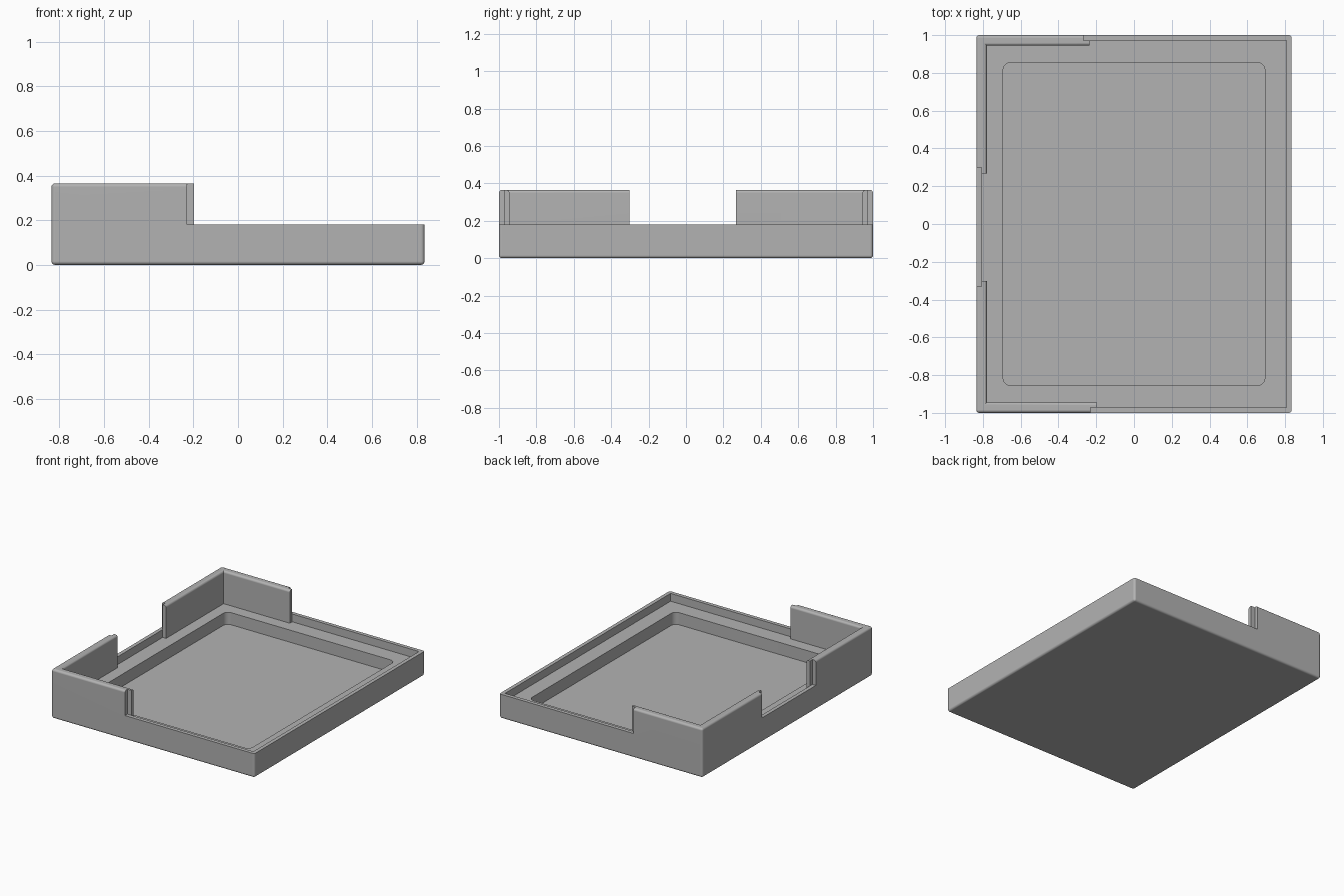
import bpy, bmesh, math

if "Cube" in bpy.data.objects:
    bpy.data.objects.remove(bpy.data.objects["Cube"], do_unlink=True)

# Main dimensions
HX, HY, TOP = 0.835, 1.0, 0.365     # half width, half depth, tall wall height
RIM, LEDGE, FLOOR = 0.18, 0.122, 0.032
WALL, THICK, R = 0.028, 0.056, 0.016  # outer layer, both layers, edge rounding

grey = bpy.data.materials.new("plain grey")
grey.use_nodes = True
colour = (0.45, 0.45, 0.45, 1)
grey.diffuse_color = colour
grey.node_tree.nodes["Principled BSDF"].inputs["Base Color"].default_value = colour


def make_object(name, bm):
    bmesh.ops.recalc_face_normals(bm, faces=bm.faces)
    mesh = bpy.data.meshes.new(name)
    bm.to_mesh(mesh)
    bm.free()
    mesh.materials.append(grey)
    obj = bpy.data.objects.new(name, mesh)
    bpy.context.collection.objects.link(obj)
    return obj


def loft(name, rects):
    """Solid through stacked rectangles (x0, x1, y0, y1, z)."""
    bm = bmesh.new()
    rings = [[bm.verts.new(p) for p in ((a, c, z), (b, c, z), (b, d, z), (a, d, z))]
             for a, b, c, d, z in rects]
    bm.faces.new(rings[0])
    bm.faces.new(rings[-1])
    for low, high in zip(rings, rings[1:]):
        for i in range(4):
            j = (i + 1) % 4
            bm.faces.new((low[i], low[j], high[j], high[i]))
    return make_object(name, bm)


def box(name, x0, x1, y0, y1, z0, z1, radius=0, upright_only=False):
    obj = loft(name, [(x0, x1, y0, y1, z0), (x0, x1, y0, y1, z1)])
    if radius:
        bm = bmesh.new()
        bm.from_mesh(obj.data)
        edges = [e for e in bm.edges if not upright_only
                 or abs(e.verts[0].co.z - e.verts[1].co.z) > 0.01]
        bmesh.ops.bevel(bm, geom=edges, offset=radius, segments=5,
                        profile=0.5, affect='EDGES')
        bm.to_mesh(obj.data)
        bm.free()
    return obj


def cut(body, cutter):
    cutter.hide_render = True
    mod = body.modifiers.new("cut", 'BOOLEAN')
    mod.operation, mod.solver, mod.object = 'DIFFERENCE', 'EXACT', cutter
    bpy.context.view_layer.objects.active = body
    bpy.ops.object.modifier_apply(modifier=mod.name)
    bpy.data.objects.remove(cutter, do_unlink=True)


# Rounded block that becomes the tray
tray = box("tray", -HX, HX, -HY, HY, 0, TOP, R)

# Inner cavity, flared at the top so the tall walls get a rounded inner lip
ix, iy = HX - THICK, HY - THICK
levels = [(0, LEDGE)]
for k in range(6):
    a = math.radians(18 * k)
    levels.append((R * (1 - math.cos(a)), TOP - R + R * math.sin(a)))
levels.append((R, TOP + 0.1))
cut(tray, loft("cavity", [(-ix - g, HX - WALL, -iy - g, iy + g, z) for g, z in levels]))

# Recessed floor with rounded corners
cut(tray, box("recess", -0.693, 0.693, -0.855, 0.855, FLOOR, 0.3, 0.04, True))

# Front and back sides: low rim, with the inner layer reaching past the outer one
for side, inner_end in ((-1, -0.197), (1, -0.235)):
    def span(a, b):
        return sorted((side * a, side * b))
    low = span(-0.02, 1.2)
    cut(tray, box("low_side", inner_end, 1, *low, RIM, 0.6))
    cut(tray, box("outer_step", inner_end - 0.032, 0, *span(HY - WALL, 1.2), RIM, 0.6))
    cut(tray, box("inner_layer", inner_end, HX - WALL, *span(0.9, HY - WALL), LEDGE, 0.6))

# Gap in the left-hand wall, stepped the same way
cut(tray, box("wall_gap", -1, -0.7, -0.302, 0.268, RIM, 0.6))
cut(tray, box("gap_step", -1, -HX + WALL, -0.332, 0.3, RIM, 0.6))
cut(tray, box("gap_inner", -HX + WALL, -0.75, -0.302, 0.268, LEDGE, 0.6))

# Smooth the rounded edges, keep flat faces flat
bpy.ops.object.select_all(action='DESELECT')
tray.select_set(True)
bpy.context.view_layer.objects.active = tray
bpy.ops.object.shade_smooth_by_angle(angle=math.radians(30))
weighted = tray.modifiers.new("flat_faces", 'WEIGHTED_NORMAL')
weighted.keep_sharp = True
